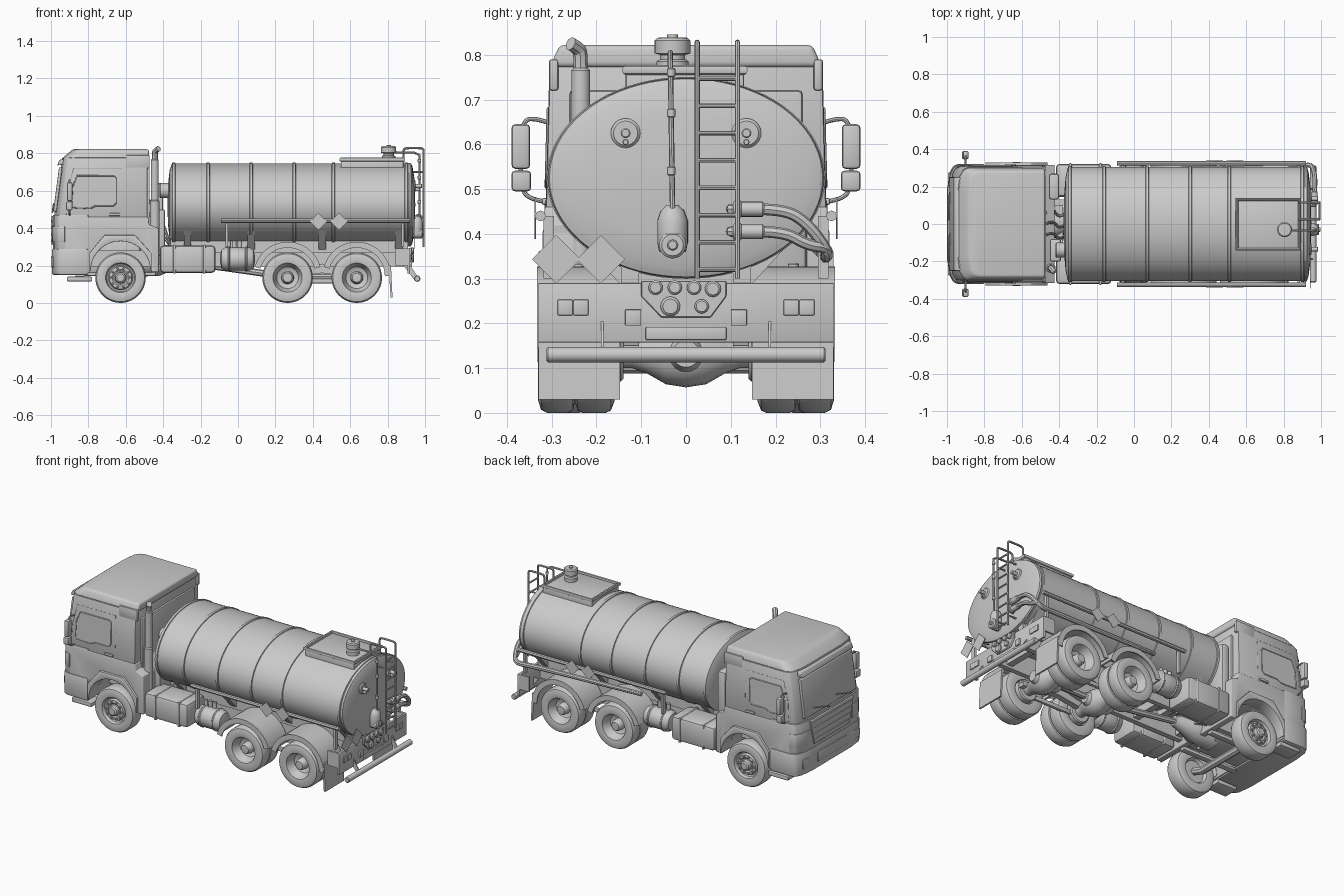
import bpy, bmesh
from math import sin, cos, pi, radians
from mathutils import Vector


def place(axis, u, v, a):
    return {'X': (a, u, v), 'Y': (u, a, v), 'Z': (u, v, a)}[axis]


def finish(bm, name, bevel=0, mirror=False, seg=3):
    bmesh.ops.recalc_face_normals(bm, faces=bm.faces)
    if bevel:
        edges = [e for e in bm.edges if len(e.link_faces) == 2 and e.calc_face_angle() > radians(25)]
        bmesh.ops.bevel(bm, geom=edges, offset=bevel, segments=seg, profile=0.5, affect='EDGES', clamp_overlap=True)
    me = bpy.data.meshes.new(name)
    bm.to_mesh(me)
    bm.free()
    return add(me, name, mirror)


def add(me, name, mirror):
    ob = bpy.data.objects.new(name, me)
    bpy.context.collection.objects.link(ob)
    for p in me.polygons:
        p.use_smooth = True
    me.set_sharp_from_angle(angle=radians(35))
    if mirror:
        ob.modifiers.new("mirror", 'MIRROR').use_axis = (False, True, False)
    return ob


def prism(name, axis, pts, lo, hi, bevel=0, mirror=False, seg=3, shape=None):
    bm = bmesh.new()
    a = [bm.verts.new(place(axis, u, v, lo)) for u, v in pts]
    b = [bm.verts.new(place(axis, u, v, hi)) for u, v in pts]
    bm.faces.new(a)
    bm.faces.new(b[::-1])
    for i in range(len(a)):
        j = (i + 1) % len(a)
        bm.faces.new((a[i], a[j], b[j], b[i]))
    if shape:
        for v in bm.verts:
            shape(v.co)
    return finish(bm, name, bevel, mirror, seg)


def box(name, x0, x1, y0, y1, z0, z1, bevel=0, mirror=False):
    return prism(name, 'Z', [(x0, y0), (x1, y0), (x1, y1), (x0, y1)], z0, z1, bevel, mirror, 2)


def lathe(name, axis, prof, loc=(0, 0, 0), n=32, squash=1, mirror=False):
    """Revolve (radius, position) pairs about an axis."""
    bm = bmesh.new()
    rings = [[bm.verts.new(Vector(place(axis, r * cos(2 * pi * i / n), squash * r * sin(2 * pi * i / n), a)) + Vector(loc))
              for i in range(n)] for r, a in [(max(r, 0.0005), a) for r, a in prof]]
    for p, q in zip(rings, rings[1:]):
        for i in range(n):
            bm.faces.new((p[i], p[(i + 1) % n], q[(i + 1) % n], q[i]))
    bm.faces.new(rings[0])
    bm.faces.new(rings[-1])
    return finish(bm, name, 0, mirror)


def cyl(name, axis, r, lo, hi, loc=(0, 0, 0), n=24, mirror=False):
    c = min(0.006, r * 0.25, (hi - lo) * 0.3)
    return lathe(name, axis, [(r - c, lo), (r, lo + c), (r, hi - c), (r - c, hi)], loc, n, 1, mirror)


def tube(name, pts, r, mirror=False, smooth=False, closed=False):
    cu = bpy.data.curves.new(name, 'CURVE')
    cu.dimensions, cu.bevel_depth, cu.bevel_resolution, cu.use_fill_caps = '3D', r, 2, True
    sp = cu.splines.new('NURBS' if smooth else 'POLY')
    sp.points.add(len(pts) - 1)
    for p, co in zip(sp.points, pts):
        p.co = (*co, 1)
    sp.use_cyclic_u = closed
    if smooth:
        sp.order_u, sp.use_endpoint_u, sp.resolution_u = 3, True, 6
    tmp = bpy.data.objects.new(name, cu)
    bpy.context.collection.objects.link(tmp)
    me = bpy.data.meshes.new_from_object(tmp.evaluated_get(bpy.context.evaluated_depsgraph_get()))
    bpy.data.objects.remove(tmp)
    return add(me, name, mirror)


def arc(cx, cz, r, a0, a1, n=18):
    return [(cx + r * cos(radians(a0 + (a1 - a0) * i / n)), cz + r * sin(radians(a0 + (a1 - a0) * i / n))) for i in range(n + 1)]


def plan(front, back, w):
    """Cab outline seen from above, with a bowed front and round corners."""
    half = [(back, w), (front + .06, w), (front + .032, w - .012), (front + .014, w - .045), (front + .004, w - .13)]
    return half + [(x, -y) for x, y in half[::-1]]


# Tank with raised bands and slightly dished ends
prof = [(0, -.378), (.15, -.374), (.25, -.366), (.295, -.356)]
for bx in (-.343, -.16, .07, .30, .51, .90):
    prof += [(.305, bx - .009), (.311, bx - .007), (.311, bx + .007), (.305, bx + .009)]
prof += [(.308, .915), (.305, .925), (.295, .928), (.28, .933), (.2, .943), (0, .948)]
lathe("tank", 'X', prof, (0, 0, .525), 72, .725)
for x in (-.27, .07, .45, .86):
    prism("tank_saddle", 'X', [(-.25, .40), (.25, .40), (.14, .28), (-.14, .28)], x - .02, x + .02)

# Cab: lower body with wheel arch, front fascia, upper body, roof
low = [(-.79, .16), (-.93, .16), (-.93, .46), (-.48, .46), (-.475, .42), (-.425, .40), (-.425, .165), (-.465, .165)]
prism("cab_lower_body", 'Y', low + arc(-.628, .17, .163, 0, 180), -.316, .316, .006)
prism("cab_front_fascia", 'Z', plan(-.994, -.80, .316), .285, .47, .004, seg=2)


def slope_front(co):
    if co.x < -.9:
        co.x += (co.z - .44) * .135
    if co.z > .6:
        co.y *= .972


def slope_roof(co):
    if co.z > .8:
        co.y *= .93
        if co.x < -.86:
            co.x += .06


prism("cab_upper_body", 'Z', plan(-.990, -.485, .313), .45, .775, .004, seg=2, shape=slope_front)
prism("cab_roof", 'Z', plan(-.947, -.475, .304), .772, .822, .016, seg=3, shape=slope_roof)
box("roof_side_deflector", -.60, -.472, .285, .306, .72, .79, .006, True)
flare = [(-.795, .17), (-.795, .265), (-.715, .362), (-.55, .362), (-.462, .265), (-.462, .17)]
prism("wheel_arch_flare", 'Y', flare + arc(-.628, .17, .16, 0, 180), .24, .33, .006, True, 2)
prism("windscreen", 'Y', [(-.988, .49), (-.957, .725), (-.94, .725), (-.97, .49)], -.25, .25, .004)
prism("sun_visor", 'Y', [(-.967, .735), (-.955, .765), (-.93, .77), (-.93, .74)], -.25, .25, .004)
win = [(-.89, .51), (-.885, .62), (-.86, .68), (-.66, .68), (-.65, .67), (-.65, .535), (-.665, .52), (-.76, .52), (-.79, .505)]


def lean(co):
    co.y -= (co.z - .45) * .027


prism("side_window", 'Y', win, .30, .3145, .002, True, 1, lean)
tube("side_window_frame", [(x, .3135 - (z - .45) * .027, z) for x, z in win], .004, True, closed=True)
door = [(-.92, .45), (-.91, .6), (-.88, .72), (-.62, .72), (-.62, .45)]
tube("door_seam", [(x, .312 - (z - .45) * .027, z) for x, z in door], .002, True, closed=True)
box("door_handle", -.69, -.63, .31, .322, .465, .48, .004, True)
box("cab_rear_panel", -.49, -.472, -.26, .26, .30, .72, .008)

# Cab front: grille, bumper, lights, wipers, steps
prism("grille", 'X', [(-.21, .465), (.21, .465), (.17, .31), (-.17, .31)], -.997, -.97, .004)
for i in range(4):
    w = .165 + .01 * i
    box("grille_slat", -1, -.985, -w, w, .322 + i * .036, .340 + i * .036, .004)
prism("front_bumper", 'Z', plan(-.999, -.80, .322), .15, .29, .010, seg=2)
box("bumper_air_opening", -1, -.98, -.14, .14, .19, .25, .004)
prism("headlight", 'Z', [(-.994, .2), (-.985, .27), (-.965, .308), (-.925, .322), (-.925, .2)], .325, .41, .005, True, 2)
box("fog_light", -.995, -.97, .18, .275, .19, .245, .006, True)
for y in (-.2, .02):
    tube("wiper", [(-.992, y, .485), (-.986, y + .15, .53)], .004)
box("front_step", -.915, -.78, .22, .315, .115, .14, .005, True)
box("step_bracket", -.87, -.82, .25, .28, .13, .18, 0, True)

# Mirrors
box("main_mirror", -.915, -.885, .348, .39, .545, .645, .009, True)
box("wide_mirror", -.92, -.885, .346, .39, .495, .541, .008, True)
tube("mirror_arm", [(-.90, .30, .645), (-.90, .33, .658), (-.90, .37, .655), (-.90, .37, .50), (-.90, .345, .475), (-.90, .30, .47)], .005, True, True)

# Exhaust stack and equipment between cab and tank
cyl("exhaust_silencer", 'Z', .026, .2, .55, (-.445, -.235, 0))
cyl("exhaust_stack", 'Z', .021, .5, .77, (-.445, -.235, 0))
tube("exhaust_tip", [(-.445, -.235, .74), (-.445, -.235, .80), (-.44, -.24, .815), (-.425, -.258, .825)], .016, False, True)
box("air_intake", -.455, -.40, .13, .27, .30, .64, .015)
box("equipment_box", -.45, -.39, -.2, -.08, .25, .5, .01)
cyl("air_filter", 'X', .04, -.42, -.365, (0, -.14, .6))
for y, z in ((-.06, .55), (0, .48), (.06, .42)):
    tube("coupling_hose", [(-.475, y, z), (-.43, y + .02, z - .08), (-.40, y - .03, z - .12), (-.36, y, .3)], .008, False, True)

# Chassis, engine and running gear
box("chassis_rail", -.93, .91, .10, .13, .195, .28, 0, True)
box("tank_subframe", -.36, .91, .105, .145, .27, .345, 0, True)
for x in (-.40, -.1, .12, .45, .8):
    box("cross_member", x - .02, x + .02, -.12, .12, .21, .26)
box("engine", -.92, -.52, -.1, .1, .16, .34, .02)
lathe("gearbox", 'X', [(.08, -.55), (.075, -.42), (.05, -.36), (.03, -.28)], (0, 0, .22), 20)
tube("drive_shaft", [(-.3, 0, .22), (.265, 0, .14), (.635, 0, .14)], .018)
tube("front_axle", [(-.628, -.24, .135), (-.628, -.17, .11), (-.628, .17, .11), (-.628, .24, .135)], .022)
box("front_leaf_spring", -.82, -.44, .10, .135, .145, .165, .004, True)
half_axle = [(.032, .2), (.032, .12), (.045, .085), (.068, .045), (.075, 0)]
for x in (.265, .635):
    lathe("rear_axle", 'Y', [(r, -a) for r, a in half_axle] + half_axle[-2::-1], (x, 0, .132), 24)
    lathe("differential_nose", 'X', [(.022, -.11), (.04, -.09), (.055, -.03), (.055, .03), (.03, .085)], (x, 0, .132), 20)
    cyl("brake_drum", 'Y', .065, .14, .2, (x, 0, .135), mirror=True)
prism("rear_leaf_spring", 'Y', [(.2, .15), (.45, .21), (.7, .15), (.7, .125), (.45, .16), (.2, .125)], .105, .14, 0, True)
box("torque_rod", .28, .62, .15, .17, .105, .13, .004, True)

# Wheels
tyre = [(.13, .168), (.135, .18), (.135, .232), (.13, .243), (.115, .246), (.115, .249), (.13, .253), (.135, .264),
        (.135, .31), (.128, .324), (.105, .331), (.078, .326), (.073, .312), (.058, .275), (.045, .268), (.034, .266),
        (.032, .30), (.024, .312), (0, .313)]
for x in (.265, .635):
    lathe("rear_wheel", 'Y', [(0, .19), (.065, .19), (.072, .164), (.11, .16)] + tyre, (x, 0, .135), 40, mirror=True)
lathe("front_wheel", 'Y', [(0, .24), (.065, .24), (.075, .222), (.11, .218), (.128, .225), (.135, .238), (.135, .298), (.128, .312),
      (.105, .319), (.08, .314), (.074, .296), (.066, .292), (.06, .306), (.044, .308), (.036, .302), (.03, .304),
      (.028, .326), (.02, .332), (0, .332)], (-.628, 0, .135), 40, mirror=True)
for i in range(10):
    cyl("wheel_nut", 'Y', .006, .30, .317, (-.628 + .052 * cos(i * pi / 5), 0, .135 + .052 * sin(i * pi / 5)), 6, True)

# Rear fenders and mudflaps
for x, a in ((.265, 15), (.635, 0)):
    prism("rear_fender", 'Y', arc(x, .145, .182, a, 165) + arc(x, .145, .172, 165, a), .15, .333, 0, True)
    prism("fender_lip", 'Y', arc(x, .145, .182, a, 165) + arc(x, .145, .15, 165, a), .325, .333, 0, True)
prism("mudflap", 'Y', [(.805, .20), (.818, .20), (.826, .03), (.816, .03)], .147, .33, 0, True)

# Side fuel tanks, air tanks, valves
box("fuel_tank", -.418, -.12, .145, .322, .16, .308, .022, True)
for x in (-.34, -.18):
    box("fuel_tank_strap", x - .008, x + .008, .14, .326, .156, .312, .02, True)
lathe("air_tank", 'X', [(.02, -.095), (.05, -.088), (.062, -.07), (.062, .065), (.05, .083), (.02, .09)], (0, .25, .235), 28, mirror=True)
for x in (-.05, .045):
    cyl("air_tank_strap", 'X', .067, x - .008, x + .008, (0, .25, .235), mirror=True)
for x in (-.05, -.02, .01):
    cyl("air_valve", 'Z', .012, .28, .335, (x, .24, 0), 12, True)

# Side rails and diamond placards
tube("side_rail", [(-.09, .325, .44), (.92, .325, .44)], .012, True)
for x in (-.06, .88):
    box("rail_post", x - .007, x + .007, .295, .318, .30, .44, 0, True)


def diamond(u, v, h):
    return [(u - h, v), (u, v + h), (u + h, v), (u, v - h)]


for x in (.43, .54):
    prism("side_placard", 'Y', diamond(x, .435, .046), .335, .339, 0, True)
for y in (-.29, -.19):
    prism("rear_placard", 'X', diamond(y, .343, .054), .94, .944)

# Rear panel, lights, bumper bar
box("rear_panel", .905, .92, -.33, .33, .157, .29, .003)
box("rear_panel_side", .84, .915, .318, .33, .2, .29, 0, True)
for y in (.235, .27):
    box("tail_light", .915, .926, y - .017, y + .017, .218, .253, .002, True)
box("marker_light", .915, .930, .1, .136, .195, .231, .002, True)
box("plate_holder", .915, .928, -.09, .09, .163, .192, .002)
prism("connector_plate", 'X', [(-.1, .295), (.09, .295), (.09, .26), (.055, .213), (-.055, .213), (-.1, .26)], .915, .93, .002, False, 1)
for y, z, r in ((-.068, .28, .016), (-.025, .28, .016), (.018, .28, .016), (.06, .277, .018), (-.035, .238, .022), (.035, .238, .016)):
    cyl("connector", 'X', r, .92, .942, (0, y, z), 16)
cyl("rear_bumper_bar", 'Y', .017, -.312, .312, (.958, 0, .13))
prism("bumper_bracket", 'Y', [(.87, .22), (.91, .22), (.96, .14), (.945, .12)], .184, .19, 0, True)

# Top platform, manhole and handrail ladder
box("top_platform", .55, .885, -.135, .13, .70, .763, .006)
tube("platform_rim", [(.55, -.135, .766), (.885, -.135, .766), (.885, .13, .766), (.55, .13, .766)], .011, closed=True)
lathe("manhole", 'Z', [(.036, .74), (.036, .785), (.028, .79), (.028, .80), (.04, .803), (.04, .832), (.034, .838), (.012, .839), (.012, .845), (0, .845)], (.805, -.03, 0))
for y in (.025, .115):
    tube("ladder_rail", [(.992, y, .30), (.992, y, .80), (.992, y, .826), (.965, y, .828), (.91, y, .828), (.885, y, .825), (.885, y, .79), (.885, y, .75)], .006, False, True)
    for z in (.36, .70):
        tube("ladder_bracket", [(.92, y, z), (.992, y, z)], .005)
for i in range(8):
    tube("ladder_rung", [(.992, .025, .32 + i * .061), (.992, .115, .32 + i * .061)], .005)

# Rear valve, sight ports and hoses
cyl("sight_port", 'X', .033, .92, .95, (0, .135, .625), mirror=True)
cyl("sight_port_handle", 'X', .011, .94, .985, (0, .135, .625), 16, True)
cyl("sight_port_pin", 'X', .007, .94, .972, (0, .135, .605), 12, True)
lathe("valve_body", 'Z', [(.03, .36), (.034, .38), (.034, .43), (.026, .452), (.012, .465)], (.955, -.03, 0), 24)
cyl("valve_outlet", 'X', .03, .93, .99, (0, -.03, .375))
cyl("valve_outlet_cap", 'X', .012, .98, .997, (0, -.03, .375), 16)
tube("valve_rod", [(.97, -.03, .45), (.97, -.035, .79), (.94, -.035, .805), (.82, -.035, .805)], .006)
for z in (.54, .67, .76):
    cyl("rod_joint", 'Z', .009, z - .01, z + .01, (.97, -.033, 0), 12)
for z, e in ((.455, .345), (.405, .35)):
    cyl("hose_flange", 'Y', .021, .105, .125, (.965, 0, z))
    cyl("hose_coupling", 'Y', .017, .12, .175, (.965, 0, z), 16)
    tube("hose_stub", [(.92, .1, z), (.965, .1, z), (.965, .13, z)], .012)
    tube("rear_hose", [(.965, .16, z), (.968, .22, z), (.965, .27, z - .03), (.95, .315, e + .02), (.92, .315, e), (.8, .305, e + .01), (.1, .29, .37)], .013, False, True)
